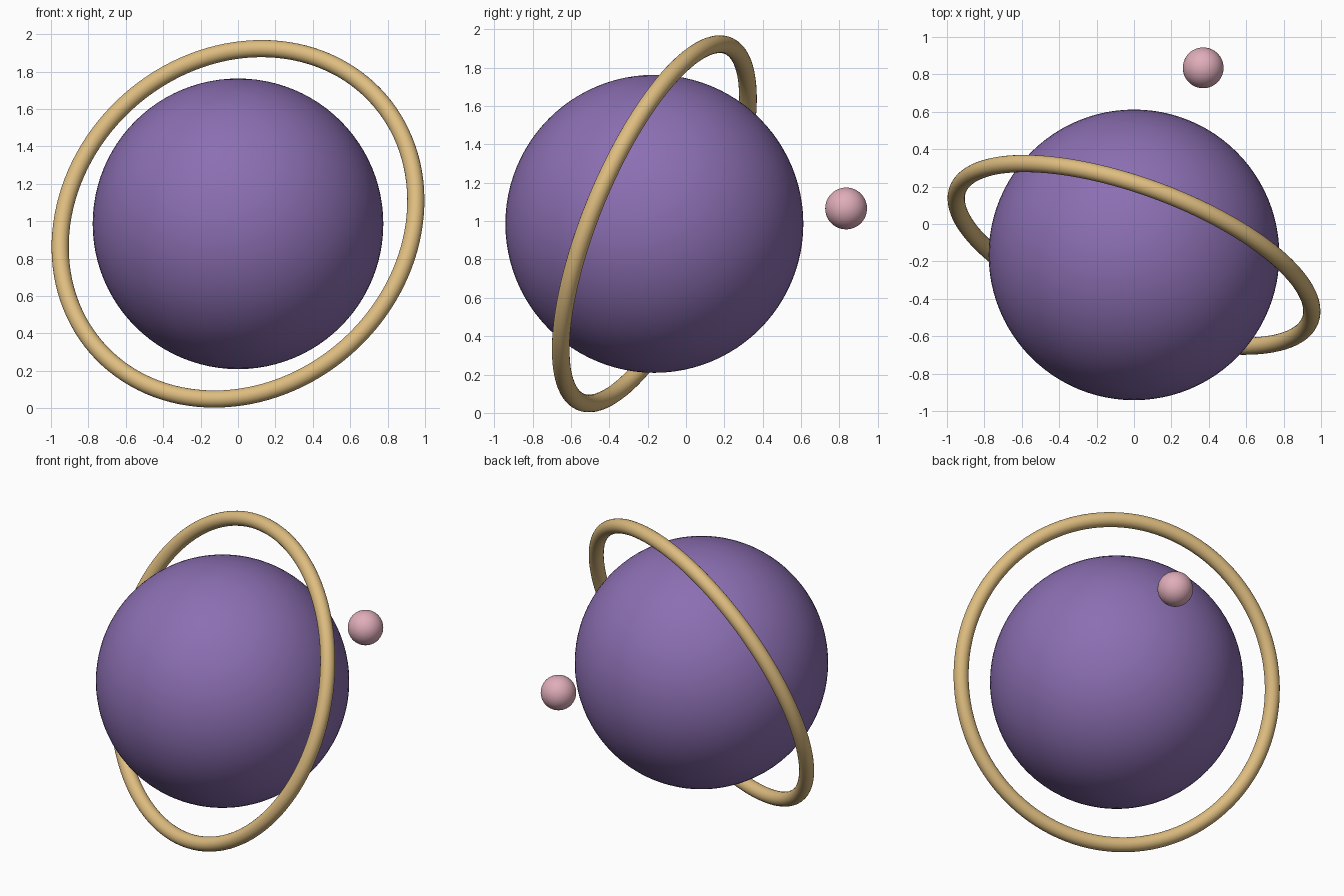
import bpy
from mathutils import Vector

if "Cube" in bpy.data.objects:
    bpy.data.objects.remove(bpy.data.objects["Cube"], do_unlink=True)

CENTRE = Vector((0, -0.165, 0.986))
RING_AXIS = Vector((0.324, 0.874, -0.362))


def material(name, rgb):
    mat = bpy.data.materials.new(name)
    mat.use_nodes = True
    colour = (*rgb, 1)
    mat.diffuse_color = colour
    bsdf = next(n for n in mat.node_tree.nodes if n.type == 'BSDF_PRINCIPLED')
    bsdf.inputs["Base Color"].default_value = colour
    return mat


def finish(name, mat):
    obj = bpy.context.object
    obj.name = name
    obj.data.name = name
    obj.data.materials.append(mat)
    bpy.ops.object.shade_smooth()
    return obj


def ball(name, centre, radius, mat, segments):
    bpy.ops.mesh.primitive_uv_sphere_add(
        segments=segments, ring_count=segments // 2, radius=radius, location=centre)
    return finish(name, mat)


purple = material("planet purple", (0.26, 0.158, 0.445))
gold = material("ring gold", (0.73, 0.507, 0.214))
pink = material("moon pink", (0.74, 0.42, 0.49))

# Planet and its small moon behind
ball("planet", CENTRE, 0.777, purple, 96)
ball("moon", (0.37, 0.835, 1.066), 0.109, pink, 48)

# Tilted ring around the planet
bpy.ops.mesh.primitive_torus_add(
    major_segments=128, minor_segments=24, major_radius=1.005, minor_radius=0.046,
    location=CENTRE, rotation=RING_AXIS.to_track_quat('Z', 'Y').to_euler())
finish("ring", gold)
